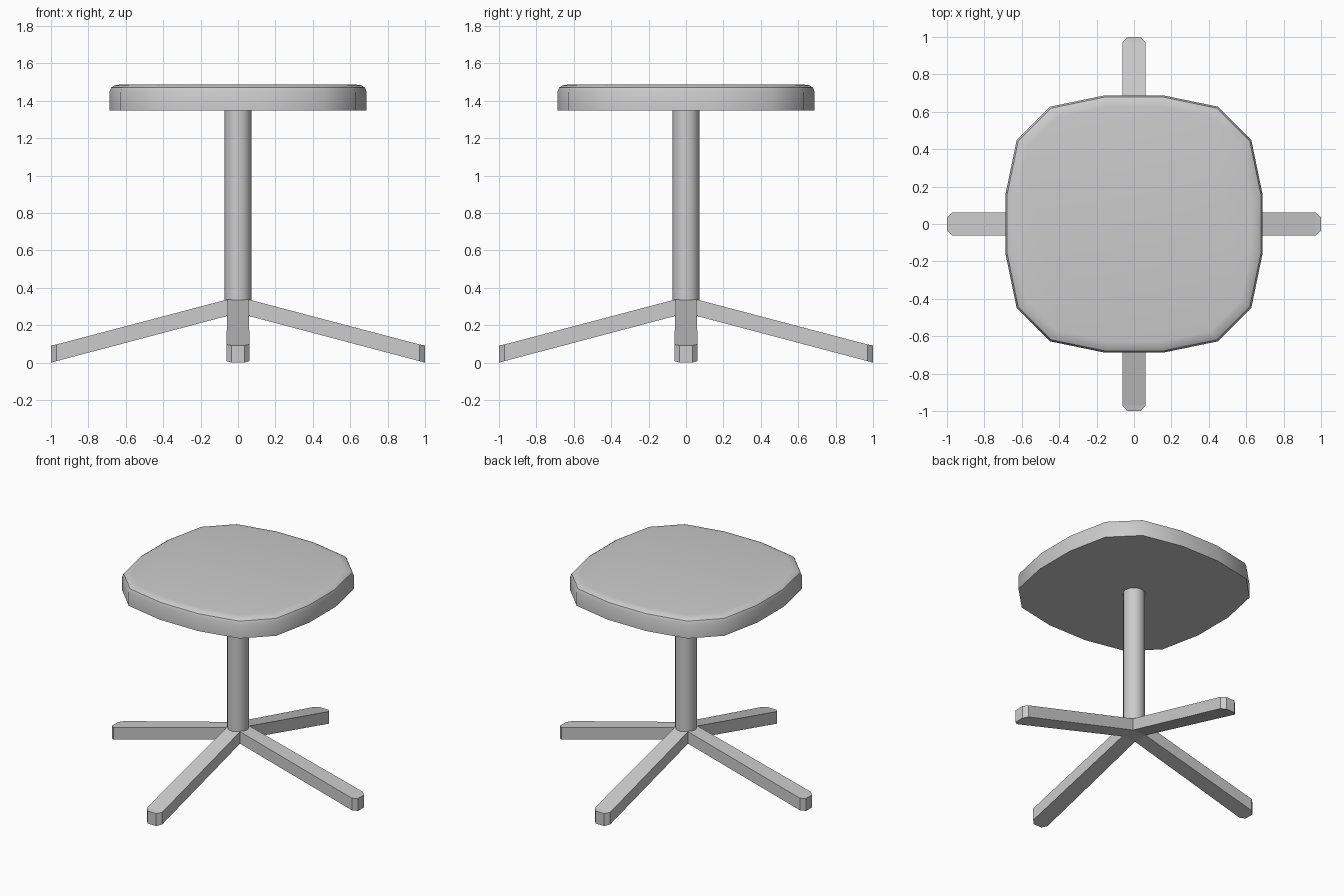
import bpy, bmesh
from math import pi, cos, sin

if "Cube" in bpy.data.objects:
    bpy.data.objects.remove(bpy.data.objects["Cube"])


def loft(name, rings, smooth=None):
    """Join rings of equal point count into a closed solid."""
    bm = bmesh.new()
    vr = [[bm.verts.new(p) for p in r] for r in rings]
    n = len(vr[0])
    for a, b in zip(vr, vr[1:]):
        for i in range(n):
            j = (i + 1) % n
            bm.faces.new((a[i], a[j], b[j], b[i]))
    bm.faces.new(vr[0][::-1])
    bm.faces.new(vr[-1])
    bmesh.ops.recalc_face_normals(bm, faces=bm.faces)
    me = bpy.data.meshes.new(name)
    bm.to_mesh(me)
    bm.free()
    ob = bpy.data.objects.new(name, me)
    bpy.context.collection.objects.link(ob)
    if smooth:
        bpy.ops.object.select_all(action='DESELECT')
        ob.select_set(True)
        bpy.context.view_layer.objects.active = ob
        bpy.ops.object.shade_smooth_by_angle(angle=smooth)
    return ob


# Seat: sixteen-sided rounded square with a softened top rim
quarter = [(0.688, -0.155), (0.688, 0.155), (0.627, 0.45), (0.45, 0.627)]
outline = []
for k in range(4):
    c, s = round(cos(k * pi / 2)), round(sin(k * pi / 2))
    outline += [(x * c - y * s, x * s + y * c) for x, y in quarter]
levels = [(1.347, 1.0), (1.447, 1.0), (1.47, 0.987), (1.482, 0.96), (1.487, 0.91)]
loft("seat", [[(x * f, y * f, z) for x, y in outline] for z, f in levels], 0.6)

# Column
circle = [(0.072 * cos(i * pi / 12), 0.072 * sin(i * pi / 12)) for i in range(24)]
loft("column", [[(x, y, z) for x, y in circle] for z in (0.332, 1.35)], 0.6)

# Hub where the legs meet
h = 0.055
square = [(-h, -h), (h, -h), (h, h), (-h, h)]
loft("leg_hub", [[(x, y, z) for x, y in square] for z in (0.25, 0.338)])

# Legs: sloping bars with chamfered ends (distance, half width, bottom, top)
sections = [(h, h, 0.25, 0.338), (0.97, 0.0625, 0.008, 0.097), (1.0, 0.035, 0.0, 0.092)]
for k, name in enumerate(("right_leg", "back_leg", "left_leg", "front_leg")):
    leg = loft(name, [[(d, -w, b), (d, w, b), (d, w, t), (d, -w, t)]
                      for d, w, b, t in sections])
    leg.rotation_euler.z = k * pi / 2
